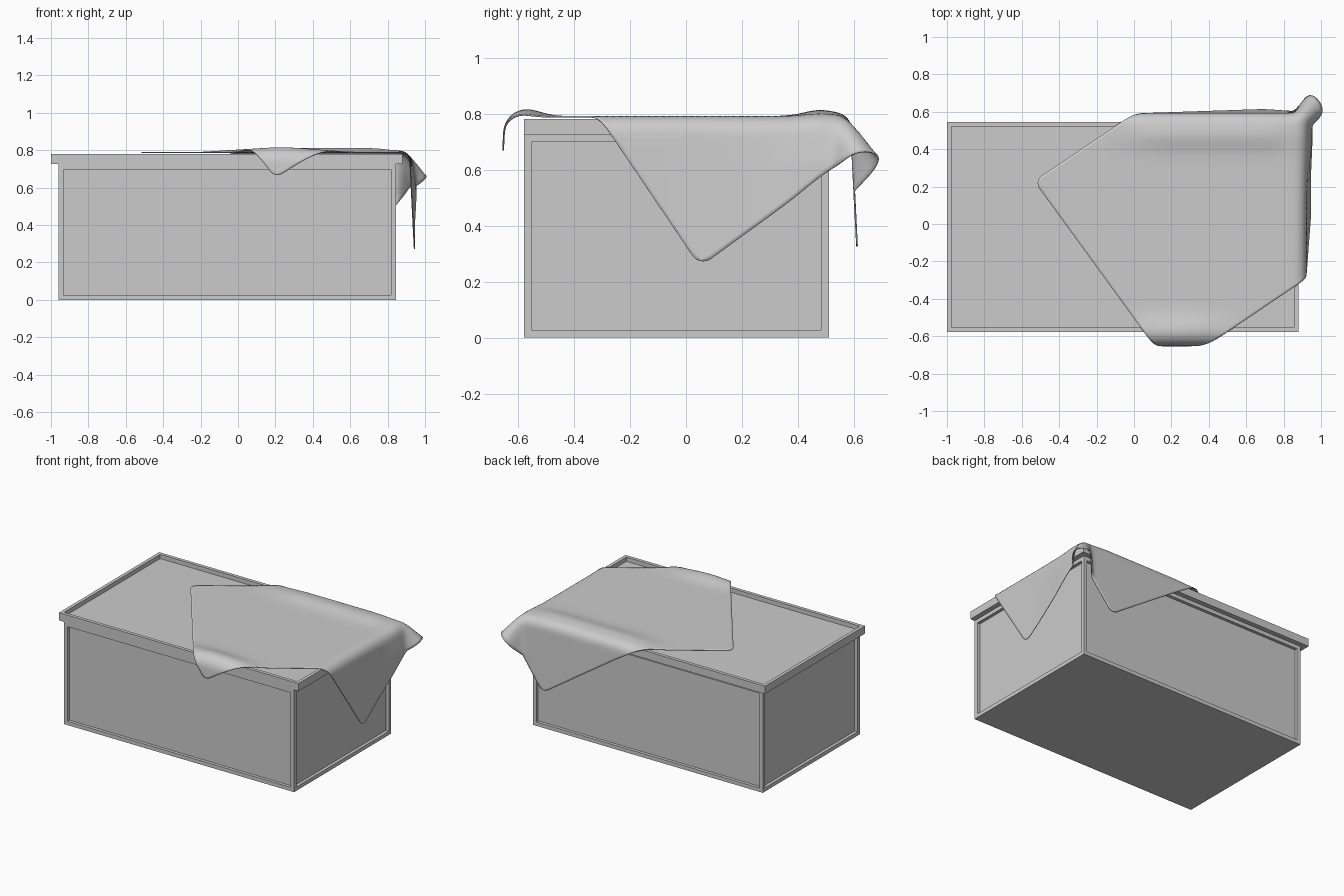
import bpy, bmesh, math
from mathutils import Vector

old = bpy.data.objects.get("Cube")
if old:
    bpy.data.objects.remove(old, do_unlink=True)

grey = bpy.data.materials.new("plain_grey")
grey.use_nodes = True
GREY = (0.6, 0.6, 0.6, 1)
grey.diffuse_color = GREY
grey.node_tree.nodes["Principled BSDF"].inputs["Base Color"].default_value = GREY


def finish(bm, name):
    mesh = bpy.data.meshes.new(name)
    bm.to_mesh(mesh)
    bm.free()
    mesh.materials.append(grey)
    obj = bpy.data.objects.new(name, mesh)
    bpy.context.collection.objects.link(obj)
    return obj


def panelled_box(name, low, high, rim, depth, is_panel):
    """Box whose chosen sides are framed, recessed panels."""
    low, high = Vector(low), Vector(high)
    bm = bmesh.new()
    bmesh.ops.create_cube(bm, size=1)
    bmesh.ops.scale(bm, vec=high - low, verts=bm.verts)
    bmesh.ops.translate(bm, vec=(low + high) / 2, verts=bm.verts)
    bm.normal_update()
    panels = [f for f in bm.faces if is_panel(f.normal)]
    bmesh.ops.inset_individual(bm, faces=panels, thickness=rim, use_even_offset=True)
    # recess each panel straight inwards
    for face in panels:
        normal = face.normal.copy()
        ring = bmesh.ops.extrude_discrete_faces(bm, faces=[face])["faces"]
        bmesh.ops.translate(bm, vec=-normal * depth, verts=ring[0].verts)
    return finish(bm, name)


# Crate body with four framed walls, and a lid with a raised rim
panelled_box("crate_body", (-0.96, -0.578, 0), (0.845, 0.51, 0.725),
             0.027, 0.022, lambda n: abs(n.z) < 0.5)
panelled_box("crate_lid", (-1, -0.578, 0.725), (0.88, 0.545, 0.78),
             0.024, 0.03, lambda n: n.z > 0.5)


# Draped cloth: a flat rounded rectangle bent over three lid edges
CORNER = Vector((-0.535, 0.23))
SIDE_A = Vector((0.735, -1.01))
SIDE_B = Vector((1.23, 0.83))
RIGHT, BACK, FRONT = 0.86, 0.53, -0.57


def bell(value, centre, width):
    return math.exp(-((value - centre) / width) ** 2)


def bend(t, r):
    """Outward reach and drop after a length t past a rolled edge."""
    if t < r * math.pi / 2:
        return r * math.sin(t / r), r * (1 - math.cos(t / r))
    rest = t - r * math.pi / 2
    return r + 0.05 * rest, r + rest


def drape(p):
    x, y = p
    ex, ey, ef = max(0, x - RIGHT), max(0, y - BACK), max(0, FRONT - y)
    cx, cy = min(x, RIGHT), max(FRONT, min(y, BACK))
    # soft swells along the back and front folds
    fade = min(1, max(0, (x + 0.2) / 0.35))
    z = 0.788 + 0.022 * bell(cy, 0.48, 0.08) * fade * (1 - 0.6 * bell(cx, RIGHT, 0.1))
    z += 0.025 * bell(cy, FRONT, 0.07) * bell(x, 0.23, 0.25)
    ox, dx = bend(ex, 0.06)
    oy, dy = bend(ey, 0.06)
    of, df = bend(ef, 0.08)
    # the cloth flares out where two folds meet
    s2 = ex * ex + ey * ey
    flare = 2 * ex * ey / s2 if s2 > 0 else 0
    ox += (ex - ox) * flare
    oy += (ey - oy) * flare
    ox += 0.12 * min(ex, 0.2) * bell(cy, BACK, 0.25) * (1 - flare)
    return Vector((cx + ox, cy + oy - of, z - math.hypot(dx, dy) - df))


def rounded(u, v, radius=0.05):
    """Pull points near the corners of the sheet onto an arc."""
    half = Vector((SIDE_A.length / 2, SIDE_B.length / 2))
    q = Vector((u * half.x, v * half.y))
    inner = Vector((max(0, abs(q.x) - half.x + radius), max(0, abs(q.y) - half.y + radius)))
    if inner.x > 0 and inner.y > 0:
        inner *= max(inner) / inner.length
        q = Vector((math.copysign(half.x - radius + inner.x, q.x),
                    math.copysign(half.y - radius + inner.y, q.y)))
    return q.x / half.x, q.y / half.y


bm = bmesh.new()
bmesh.ops.create_grid(bm, x_segments=90, y_segments=100, size=1)
for vert in bm.verts:
    u, v = rounded(vert.co.x, vert.co.y)
    vert.co = drape(CORNER + SIDE_A * (u + 1) / 2 + SIDE_B * (v + 1) / 2)
for _ in range(4):
    bmesh.ops.smooth_vert(bm, verts=[v for v in bm.verts if not v.is_boundary], factor=0.5,
                          use_axis_x=True, use_axis_y=True, use_axis_z=True)
bmesh.ops.recalc_face_normals(bm, faces=bm.faces)
cloth = finish(bm, "draped_cloth")
thick = cloth.modifiers.new("thickness", "SOLIDIFY")
thick.thickness = 0.006
thick.offset = 0

bpy.ops.object.select_all(action="DESELECT")
cloth.select_set(True)
bpy.context.view_layer.objects.active = cloth
bpy.ops.object.shade_smooth_by_angle(angle=math.radians(50))
